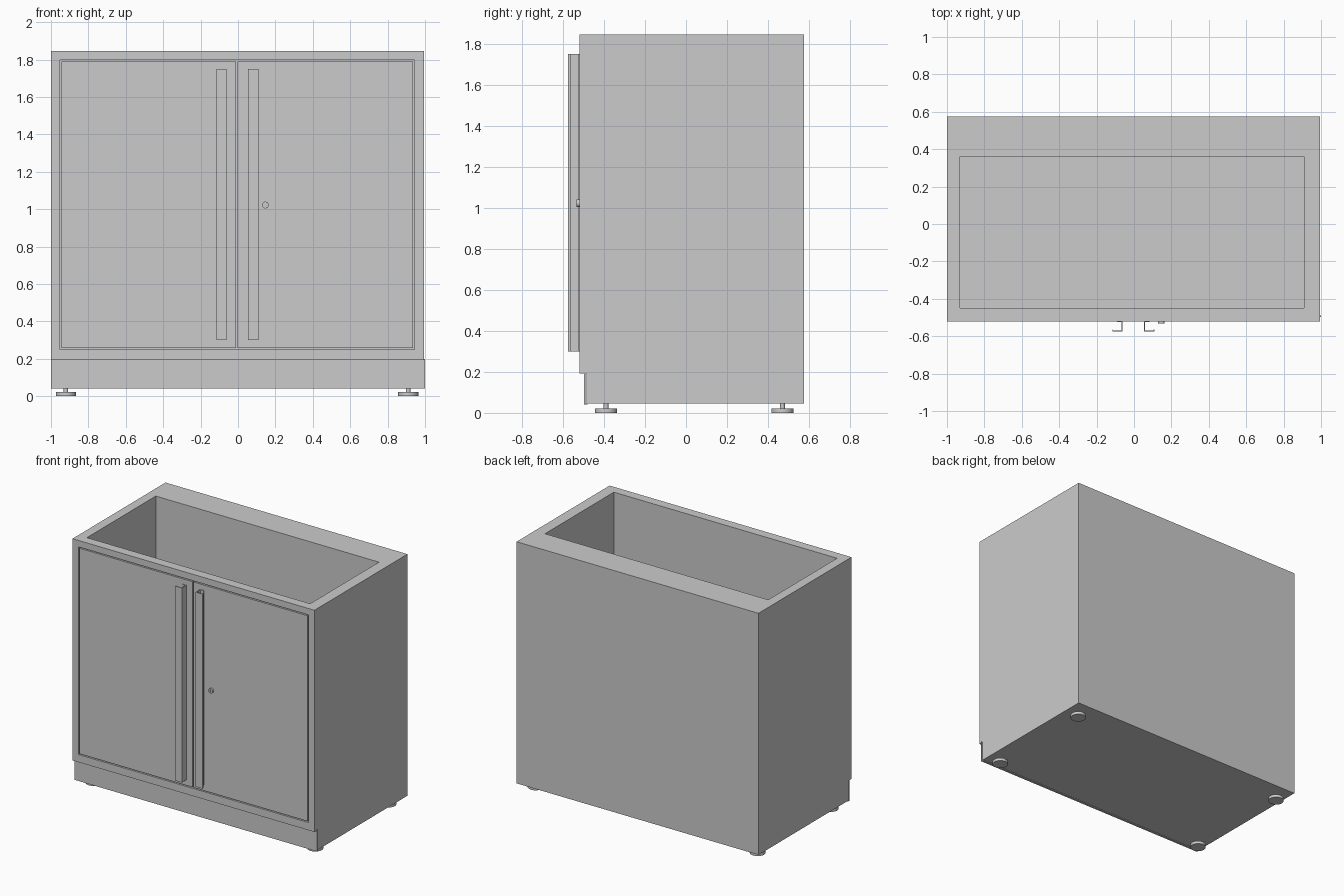
import bpy

if "Cube" in bpy.data.objects:
    bpy.data.objects.remove(bpy.data.objects["Cube"])


def box(name, lo, hi):
    mid = [(a + b) / 2 for a, b in zip(lo, hi)]
    bpy.ops.mesh.primitive_cube_add(size=1, location=mid)
    o = bpy.context.object
    o.name = name
    o.scale = [b - a for a, b in zip(lo, hi)]
    bpy.ops.object.transform_apply(location=False, rotation=False, scale=True)
    return o


def cylinder(name, r, depth, loc, rot=(0, 0, 0), sides=32):
    bpy.ops.mesh.primitive_cylinder_add(vertices=sides, radius=r, depth=depth,
                                        location=loc, rotation=rot)
    o = bpy.context.object
    o.name = name
    bpy.ops.object.shade_smooth_by_angle()
    return o


def cut(target, cutter):
    m = target.modifiers.new("cut", 'BOOLEAN')
    m.operation, m.solver, m.object = 'DIFFERENCE', 'EXACT', cutter
    bpy.context.view_layer.objects.active = target
    bpy.ops.object.modifier_apply(modifier=m.name)
    bpy.data.objects.remove(cutter)


def extrude_profile(name, pts, z0, z1):
    n = len(pts)
    verts = [(x, y, z) for z in (z0, z1) for x, y in pts]
    faces = [tuple(range(n))[::-1], tuple(range(n, 2 * n))]
    faces += [(i, (i + 1) % n, n + (i + 1) % n, n + i) for i in range(n)]
    me = bpy.data.meshes.new(name)
    me.from_pydata(verts, [], faces)
    o = bpy.data.objects.new(name, me)
    bpy.context.collection.objects.link(o)
    return o


FRONT, BACK, BOTTOM, TOP = -0.52, 0.575, 0.045, 1.845
LEFT, RIGHT = -1.0, 0.994

# Cabinet shell: open well, door recess and toe-kick notch
body = box("cabinet_body", (LEFT, FRONT, BOTTOM), (RIGHT, BACK, TOP))
cut(body, box("well", (-0.93, -0.45, 0.25), (0.91, 0.36, 2.0)))
cut(body, box("door_recess", (-0.952, -0.7, 0.25), (0.944, FRONT + 0.03, 1.797)))
cut(body, box("toe_notch", (-1.2, -0.7, -0.1), (1.2, -0.486, 0.193)))

# Doors sit flush in the recess with a narrow gap all round
box("left_door", (-0.944, FRONT, 0.258), (-0.012, FRONT + 0.031, 1.789))
box("right_door", (-0.003, FRONT, 0.258), (0.936, FRONT + 0.031, 1.789))

# Kick plate, folded from thin sheet
box("kick_plate", (-1.0, -0.497, 0.04), (1.0, -0.49, 0.2))
box("kick_plate_flange", (-1.0, -0.49, 0.04), (0.994, -0.48, 0.046))

# Folded sheet handles: C-shaped section with a small lip, opening outwards
t = 0.005
section = [(0, -0.519), (0.03, -0.519), (0.03, -0.519 - t), (t, -0.519 - t),
           (t, -0.575 + t), (0.055 - t, -0.575 + t), (0.055 - t, -0.564),
           (0.055, -0.564), (0.055, -0.575), (0, -0.575)]
extrude_profile("left_handle", [(-0.061 - x, y) for x, y in section], 0.3, 1.75)
extrude_profile("right_handle", [(0.054 + x, y) for x, y in section][::-1], 0.3, 1.75)

# Lock barrel with a key slot
quarter = 1.5707963
lock = cylinder("lock", 0.018, 0.022, (0.146, -0.522, 1.022), (quarter, 0, 0))
cut(lock, box("key_slot", (0.143, -0.54, 1.012), (0.149, -0.527, 1.032)))

# Levelling feet
for fx, side in ((-0.92, "left"), (0.91, "right")):
    for fy, end in ((-0.39, "front"), (0.47, "back")):
        cylinder(f"{end}_{side}_foot", 0.054, 0.022, (fx, fy, 0.011))
        cylinder(f"{end}_{side}_foot_stem", 0.012, 0.03, (fx, fy, 0.035), sides=16)
